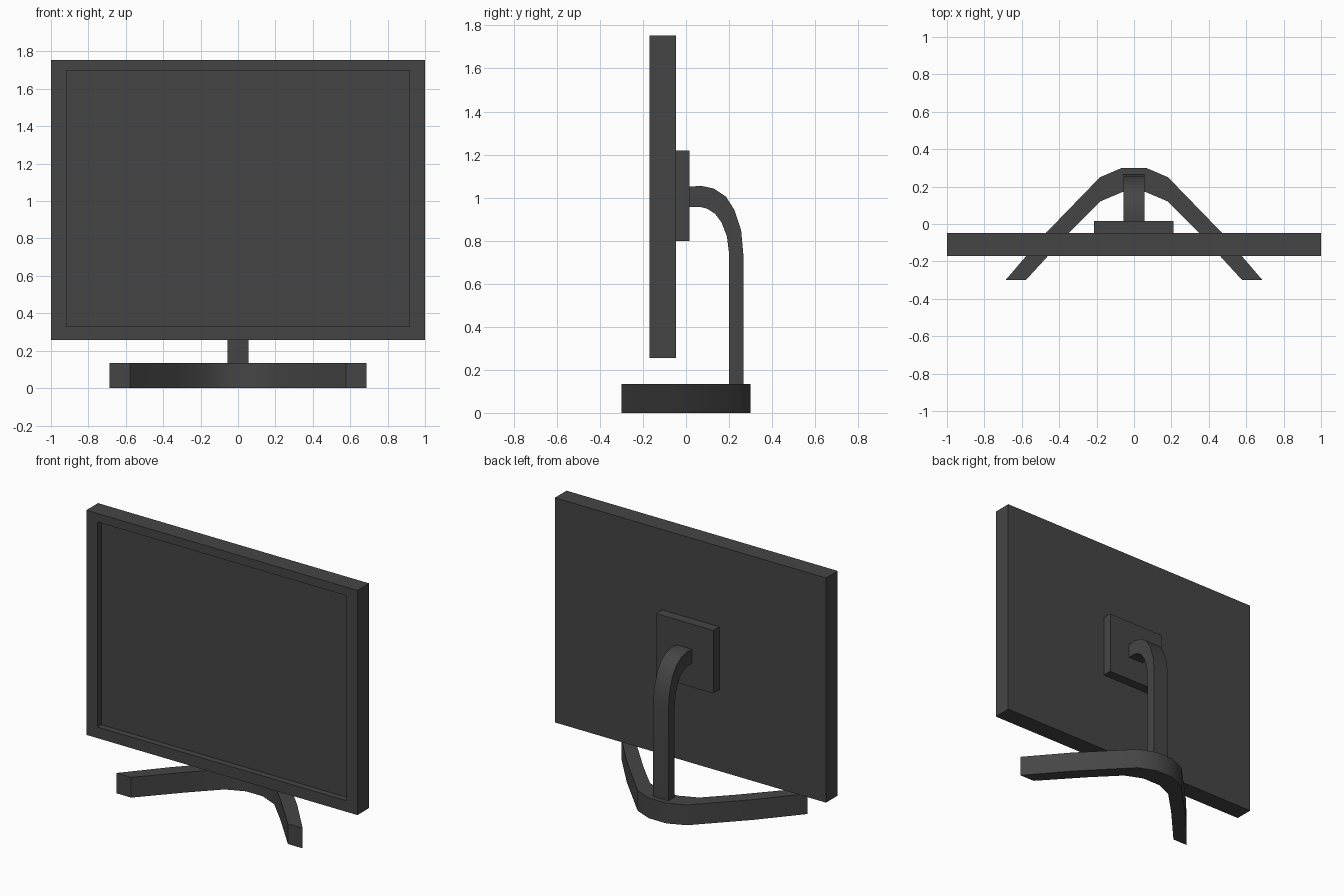
import bpy, bmesh
from mathutils import Vector

if "Cube" in bpy.data.objects:
    bpy.data.objects.remove(bpy.data.objects["Cube"])

# Dark plastic used on every part
plastic = bpy.data.materials.new("dark_plastic")
plastic.diffuse_color = (0.06, 0.06, 0.06, 1)
plastic.use_nodes = True
plastic.node_tree.nodes["Principled BSDF"].inputs["Base Color"].default_value = plastic.diffuse_color


def finish(name, bm):
    bmesh.ops.recalc_face_normals(bm, faces=bm.faces)
    mesh = bpy.data.meshes.new(name)
    bm.to_mesh(mesh)
    bm.free()
    mesh.materials.append(plastic)
    obj = bpy.data.objects.new(name, mesh)
    bpy.context.collection.objects.link(obj)
    return obj


def extrude_strip(name, outer, inner, offset):
    """Strip of quads between two matching edge lines, extruded by offset."""
    bm = bmesh.new()
    a = [bm.verts.new(p) for p in outer]
    b = [bm.verts.new(p) for p in inner]
    for i in range(len(a) - 1):
        bm.faces.new((a[i], a[i + 1], b[i + 1], b[i]))
    geom = bmesh.ops.extrude_face_region(bm, geom=bm.faces[:], use_keep_orig=True)["geom"]
    verts = [g for g in geom if isinstance(g, bmesh.types.BMVert)]
    bmesh.ops.translate(bm, verts=verts, vec=Vector(offset))
    obj = finish(name, bm)
    # Soften the bends, keep the long edges sharp
    bpy.ops.object.select_all(action='DESELECT')
    obj.select_set(True)
    bpy.context.view_layer.objects.active = obj
    bpy.ops.object.shade_smooth_by_angle(angle=0.5)
    return obj


def box_mesh(lo, hi):
    bm = bmesh.new()
    bmesh.ops.create_cube(bm, size=1)
    for v in bm.verts:
        v.co = Vector([(l + h) / 2 + c * (h - l) for l, h, c in zip(lo, hi, v.co)])
    return bm


# Display housing with recessed screen
bm = box_mesh((-1, -0.17, 0.256), (1, -0.047, 1.754))
bm.normal_update()
front = min(bm.faces, key=lambda f: f.calc_center_median().y)
bmesh.ops.inset_region(bm, faces=[front], thickness=0.08)
for v in front.verts:
    v.co.x = 0.918 if v.co.x > 0 else -0.918
    v.co.z = 1.697 if v.co.z > 1 else 0.33
screen = bmesh.ops.extrude_discrete_faces(bm, faces=[front])["faces"][0]
bmesh.ops.translate(bm, verts=screen.verts[:], vec=(0, 0.042, 0))
bmesh.ops.remove_doubles(bm, verts=bm.verts, dist=1e-5)
finish("display_housing", bm)

# Rear mounting plate
finish("mount_plate", box_mesh((-0.213, -0.05, 0.798), (0.21, 0.017, 1.218)))

# Curved neck, side profile in y, z
neck_out = [(0.01, 1.05), (0.07, 1.055), (0.13, 1.042), (0.185, 1.005),
            (0.225, 0.943), (0.256, 0.85), (0.266, 0.74), (0.266, 0.12)]
neck_in = [(0.01, 0.957), (0.065, 0.957), (0.10, 0.948), (0.135, 0.925),
           (0.165, 0.885), (0.19, 0.82), (0.20, 0.74), (0.20, 0.12)]
extrude_strip("neck", [(-0.057, y, z) for y, z in neck_out],
              [(-0.057, y, z) for y, z in neck_in], (0.113, 0, 0))

# Bent foot, half plan in x, y mirrored across the centre
foot_out = [(0.065, 0.30), (0.182, 0.25), (0.468, -0.045), (0.687, -0.30)]
foot_in = [(0.06, 0.172), (0.182, 0.12), (0.345, -0.045), (0.578, -0.30)]


def mirrored(half):
    return [(-x, y, 0) for x, y in reversed(half)] + [(x, y, 0) for x, y in half]


extrude_strip("foot", mirrored(foot_out), mirrored(foot_in), (0, 0, 0.135))
